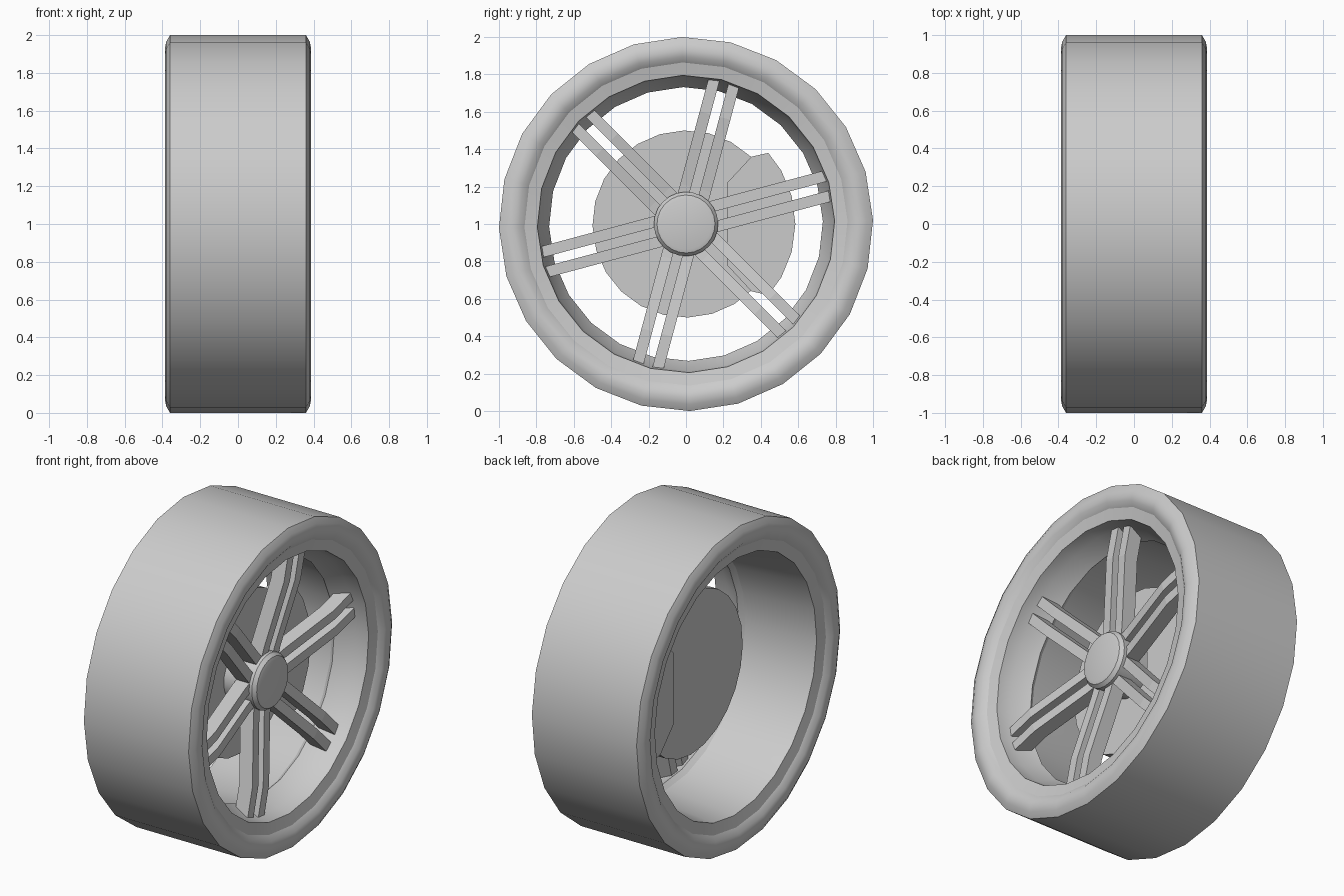
import bpy, bmesh, math
from mathutils import Matrix, Vector

if "Cube" in bpy.data.objects:
    bpy.data.objects.remove(bpy.data.objects["Cube"])

CENTRE = Vector((0, 0, 1))


def finish(name, bm, smooth=True, recalc=True):
    if recalc:
        bmesh.ops.recalc_face_normals(bm, faces=bm.faces)
    mesh = bpy.data.meshes.new(name)
    bm.to_mesh(mesh)
    bm.free()
    ob = bpy.data.objects.new(name, mesh)
    ob.location = CENTRE
    bpy.context.collection.objects.link(ob)
    if smooth:
        bpy.ops.object.select_all(action='DESELECT')
        ob.select_set(True)
        bpy.context.view_layer.objects.active = ob
        bpy.ops.object.shade_smooth_by_angle(angle=math.radians(30))
    return ob


def lathe(name, profile, capped, sides=24, offset=1.2):
    """Turn (x, radius) points around the x axis.
    Rising x faces outward, falling x faces the axle."""
    bm = bmesh.new()
    rings = []
    for x, r in profile:
        angles = [math.radians(offset + 360 * i / sides) for i in range(sides)]
        rings.append([bm.verts.new((x, r * math.cos(a), r * math.sin(a))) for a in angles])
    if capped:
        bm.faces.new(rings[0])
        bm.faces.new(rings[-1])
    for a, b in zip(rings, rings[1:]):
        for i in range(sides):
            j = (i + 1) % sides
            bm.faces.new((a[i], a[j], b[j], b[i]))
    return finish(name, bm, recalc=capped)


def prism(bm, points, depth):
    """Extrude a polygon by a vector and return its vertices."""
    face = bm.faces.new([bm.verts.new(p) for p in points])
    ext = bmesh.ops.extrude_face_region(bm, geom=[face], use_keep_orig=True)
    top = [v for v in ext['geom'] if isinstance(v, bmesh.types.BMVert)]
    bmesh.ops.translate(bm, verts=top, vec=depth)
    return list(face.verts) + top


# Tyre: tread, chamfered shoulders and rounded sidewalls
half = [(0.36, 1.0), (0.38, 0.965), (0.387, 0.93), (0.38, 0.895), (0.357, 0.864)]
lathe("tyre", [(-x, r) for x, r in reversed(half)] + half, False)

# Rim: lips, ledge behind the spoke tips and deep open barrel
lathe("rim", [(0.357, 0.864), (0.342, 0.795), (0.255, 0.785), (0.15, 0.732), (0.12, 0.755),
              (-0.255, 0.785), (-0.342, 0.795), (-0.357, 0.864)], False)

# Hub with bevelled cap
lathe("hub", [(0.0, 0.168), (0.215, 0.172), (0.237, 0.155), (0.243, 0.135)], True)

# Brake disc
lathe("brake_disc", [(-0.04, 0.5), (0.02, 0.5)], True)

# Six pairs of bent spokes
bm = bmesh.new()
side_profile = [(0.19, 0.1), (0.2, 0.2), (0.265, 0.6), (0.265, 0.785),
                (0.175, 0.785), (0.175, 0.6), (0.11, 0.2), (0.1, 0.1)]
for k in range(6):
    turn = Matrix.Rotation(math.radians(15 + 60 * k), 4, 'X')
    for shift in (-0.055, 0.055):
        pts = [(x, r, shift - 0.03) for x, r in side_profile]
        verts = prism(bm, pts, Vector((0, 0, 0.06)))
        bmesh.ops.transform(bm, matrix=turn, verts=verts)
finish("spokes", bm, smooth=False)

# Brake caliper gripping the disc edge
upper = [(0.22, 0.22), (0.35, 0.36), (0.44, 0.38), (0.51, 0.285), (0.565, 0.15), (0.585, 0.0)]
outline = upper + [(y, -z) for y, z in reversed(upper[:-1])]
bm = bmesh.new()
prism(bm, [(-0.07, y, z) for y, z in outline], Vector((0.16, 0, 0)))
finish("brake_caliper", bm, smooth=False)
